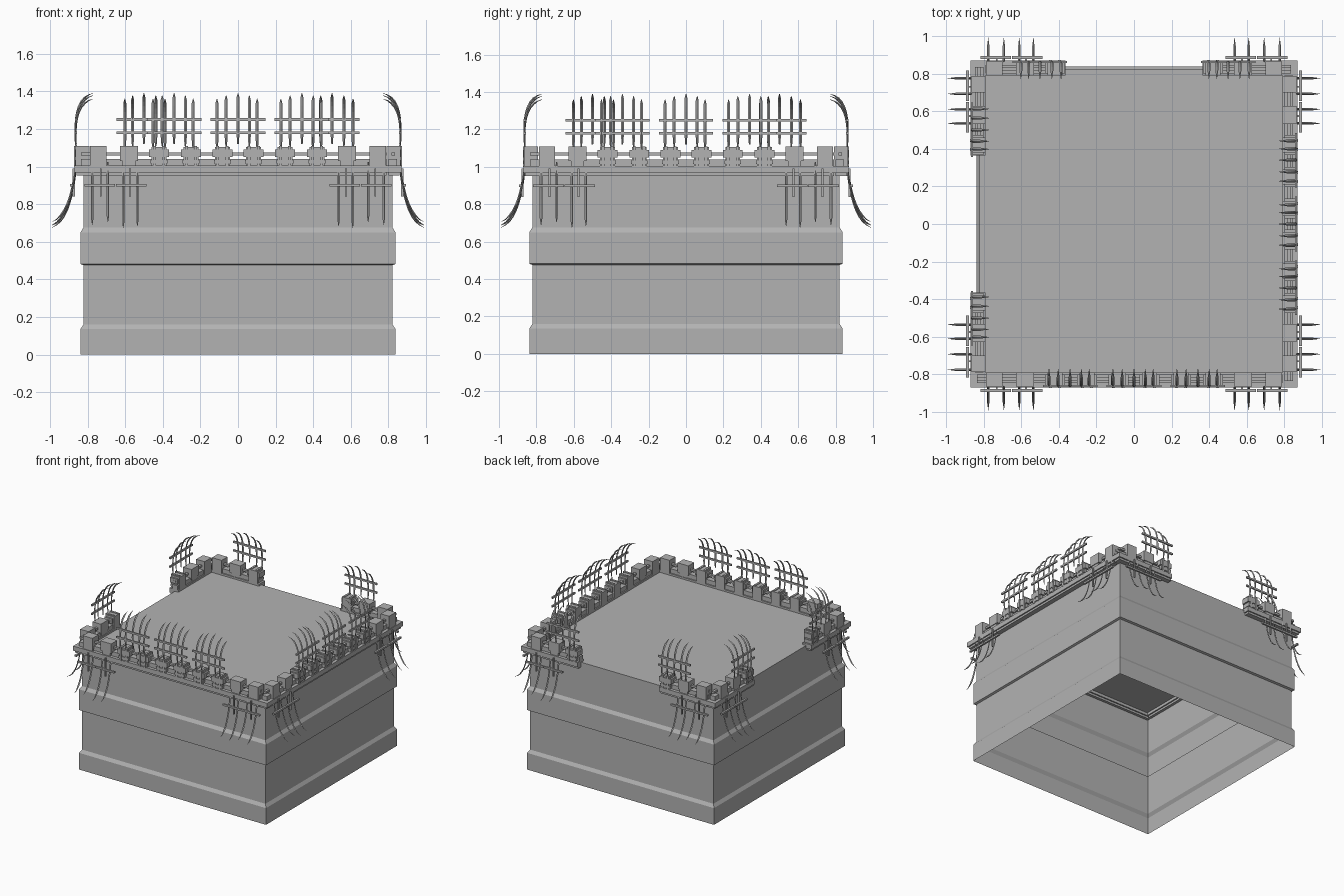
import bpy, bmesh, math
from mathutils import Vector, Matrix
from mathutils.geometry import interpolate_bezier

cube = bpy.data.objects.get("Cube")
if cube:
    bpy.data.objects.remove(cube, do_unlink=True)

stone = bpy.data.materials.new("grey_stone")
stone.use_nodes = True
GREY = (0.45, 0.45, 0.45, 1)
stone.diffuse_color = GREY
stone.node_tree.nodes["Principled BSDF"].inputs["Base Color"].default_value = GREY


def finish(name, bm, turn=0, closed=True):
    if closed:
        bmesh.ops.recalc_face_normals(bm, faces=bm.faces)
    mesh = bpy.data.meshes.new(name)
    bm.to_mesh(mesh)
    bm.free()
    mesh.materials.append(stone)
    ob = bpy.data.objects.new(name, mesh)
    ob.rotation_euler.z = turn
    bpy.context.scene.collection.objects.link(ob)
    return ob


# Parts of a side are built for the front: t runs along it, d points outward
def box(bm, t0, t1, d0, d1, z0, z1):
    size = Matrix.Diagonal((t1 - t0, d1 - d0, z1 - z0, 1))
    place = Matrix.Translation(((t0 + t1) / 2, -(d0 + d1) / 2, (z0 + z1) / 2))
    bmesh.ops.create_cube(bm, size=1, matrix=place @ size)


def spike(bm, t, controls, drop=0, width=0.016):
    """Curved four-sided blade, pointed at both ends."""
    pts = [Vector((t, -d, z + drop)) for d, z in controls]
    path = interpolate_bezier(*pts, 10)
    rings = []
    for i, p in enumerate(path):
        along = (path[min(i + 1, 9)] - path[max(i - 1, 0)]).normalized()
        side = Vector((1, 0, 0))
        out = along.cross(side)
        s = 0.15 if i == 9 else 0.5 if i in (0, 8) else 1
        w, h = side * width / 2 * s, out * width / 3 * s
        rings.append([bm.verts.new(p + o) for o in (w, h, -w, -h)])
    for a, b in zip(rings, rings[1:]):
        for j in range(4):
            k = (j + 1) % 4
            bm.faces.new((a[j], a[k], b[k], b[j]))
    bm.faces.new(rings[0])
    bm.faces.new(rings[-1])


# Hollow body, open below, with two raised bands
PROFILE = [(0.838, 0), (0.838, 0.135), (0.822, 0.16), (0.822, 0.476),
           (0.838, 0.482), (0.838, 0.65), (0.822, 0.675), (0.822, 0.99)]
bm = bmesh.new()
rings = [[bm.verts.new((r * x, r * y, z)) for x, y in ((-1, -1), (1, -1), (1, 1), (-1, 1))]
         for r, z in PROFILE]
for a, b in zip(rings, rings[1:]):
    for j in range(4):
        k = (j + 1) % 4
        bm.faces.new((a[j], a[k], b[k], b[j]))
bm.faces.new(rings[-1])
finish("hollow_body", bm, closed=False)

UPPER = [(0.86, 1.12), (0.875, 1.28), (0.85, 1.37), (0.77, 1.39)]
LOWER = [(0.862, 1.0), (0.875, 0.85), (0.91, 0.71), (0.99, 0.68)]
GAP = 0.365


def build_side(label, turn, has_gap):
    runs = [(-0.87, -GAP), (GAP, 0.79)] if has_gap else [(-0.87, 0.79)]

    # Ledge, low wall and rail
    bm = bmesh.new()
    for a, b in runs:
        box(bm, a, b, 0.79, 0.87, 0.968, 1.005)
        box(bm, a + 0.01, b, 0.80, 0.86, 0.952, 0.968)
        box(bm, a + 0.035, b, 0.80, 0.845, 1.005, 1.04)
        box(bm, a + 0.035, b, 0.815, 0.835, 1.06, 1.076)
    finish(label + "_ledge", bm, turn)

    # Merlons: plain blocks near the corners, strapped ones between
    bm = bmesh.new()
    small = (0.42,) if has_gap else (0.42, 0.25, 0.083)
    for s in (-1, 1):
        box(bm, s * 0.743 - 0.043, s * 0.743 + 0.043, 0.79, 0.865, 1.005, 1.11)
        box(bm, s * 0.58 - 0.048, s * 0.58 + 0.048, 0.79, 0.865, 1.03, 1.11)
        box(bm, s * 0.58 - 0.035, s * 0.58 + 0.035, 0.795, 0.86, 1.005, 1.03)
        for c in small:
            t = s * c
            box(bm, t - 0.04, t + 0.04, 0.79, 0.862, 1.005, 1.105)
            box(bm, t - 0.053, t + 0.053, 0.80, 0.868, 1.05, 1.09)
            box(bm, t - 0.045, t + 0.045, 0.80, 0.868, 1.015, 1.035)
            for e in (-0.025, 0.025):
                box(bm, t + e - 0.008, t + e + 0.008, 0.80, 0.872, 1.0, 1.11)
    finish(label + "_merlons", bm, turn)

    # Upright racks of inward-curling spikes
    bm = bmesh.new()
    for c in (-0.5, 0.5) if has_gap else (-0.34, 0, 0.34):
        for e, drop in ((-0.112, -0.03), (-0.063, -0.012), (0, 0), (0.06, -0.012), (0.102, -0.03)):
            spike(bm, c + e, UPPER, drop)
        for z in (1.18, 1.25):
            box(bm, c - 0.145, c + 0.145, 0.856, 0.868, z - 0.007, z + 0.007)
    finish(label + "_upper_spikes", bm, turn)

    # Outward-flaring spikes hung below the ledge near the corners
    bm = bmesh.new()
    for s in (-1, 1):
        for t, drop in ((0.775, 0.01), (0.692, 0.025), (0.61, -0.005), (0.535, 0.005)):
            spike(bm, s * t, LOWER, drop, 0.014)
        for t in (0.73, 0.575):
            box(bm, s * t - 0.005, s * t + 0.005, 0.868, 0.88, 0.84, 0.99)
        for t in (0.735, 0.568):
            box(bm, s * t - 0.082, s * t + 0.082, 0.878, 0.893, 0.893, 0.907)
    finish(label + "_lower_spikes", bm, turn)


for i, (label, gap) in enumerate((("front", False), ("left", False), ("back", True), ("right", True))):
    build_side(label, i * math.pi / 2, gap)
